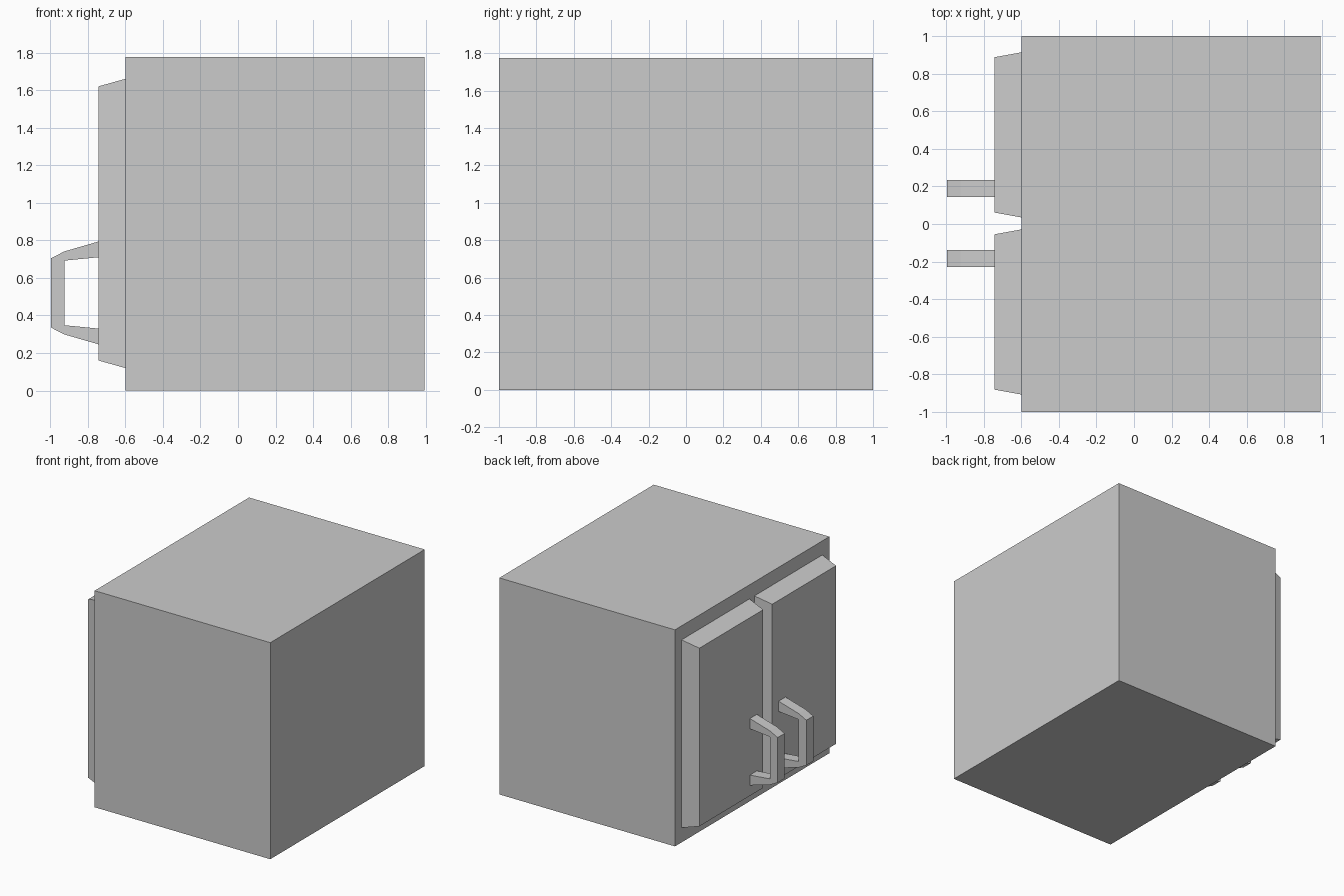
import bpy, bmesh

if "Cube" in bpy.data.objects:
    bpy.data.objects.remove(bpy.data.objects["Cube"])

MID_Y = 0.003  # centre line between the two doors


def make_object(name, bm):
    bmesh.ops.recalc_face_normals(bm, faces=bm.faces)
    mesh = bpy.data.meshes.new(name)
    bm.to_mesh(mesh)
    bm.free()
    obj = bpy.data.objects.new(name, mesh)
    bpy.context.collection.objects.link(obj)
    return obj


def loft(name, ring_a, ring_b):
    """Closed solid between two matching outlines."""
    bm = bmesh.new()
    a = [bm.verts.new(p) for p in ring_a]
    b = [bm.verts.new(p) for p in ring_b]
    bm.faces.new(a)
    bm.faces.new(b)
    n = len(a)
    for i in range(n):
        j = (i + 1) % n
        bm.faces.new((a[i], a[j], b[j], b[i]))
    return make_object(name, bm)


def rect(x, y0, y1, z0, z1):
    return [(x, y0, z0), (x, y1, z0), (x, y1, z1), (x, y0, z1)]


# Cabinet body
loft("cabinet_body", rect(-0.6, -1, 1, 0, 1.775), rect(0.993, -1, 1, 0, 1.775))

# Upper half of the handle's side profile, mirrored about its middle height
HANDLE_Z = 0.52
outer = [(-0.742, 0.274), (-0.925, 0.221), (-0.995, 0.185)]
inner = [(-0.925, 0.172), (-0.742, 0.19)]
flip = lambda pts: [(x, -z) for x, z in reversed(pts)]
profile = outer + flip(outer) + flip(inner) + inner

for side, label in ((1, "left"), (-1, "right")):
    y = lambda d: MID_Y + side * d
    # Door panel with bevelled border
    loft(label + "_door",
         rect(-0.6, y(0.032), y(0.911), 0.12, 1.66),
         rect(-0.743, y(0.058), y(0.885), 0.16, 1.62))
    # Door handle
    loft(label + "_handle",
         [(px, y(0.141), HANDLE_Z + pz) for px, pz in profile],
         [(px, y(0.231), HANDLE_Z + pz) for px, pz in profile])
